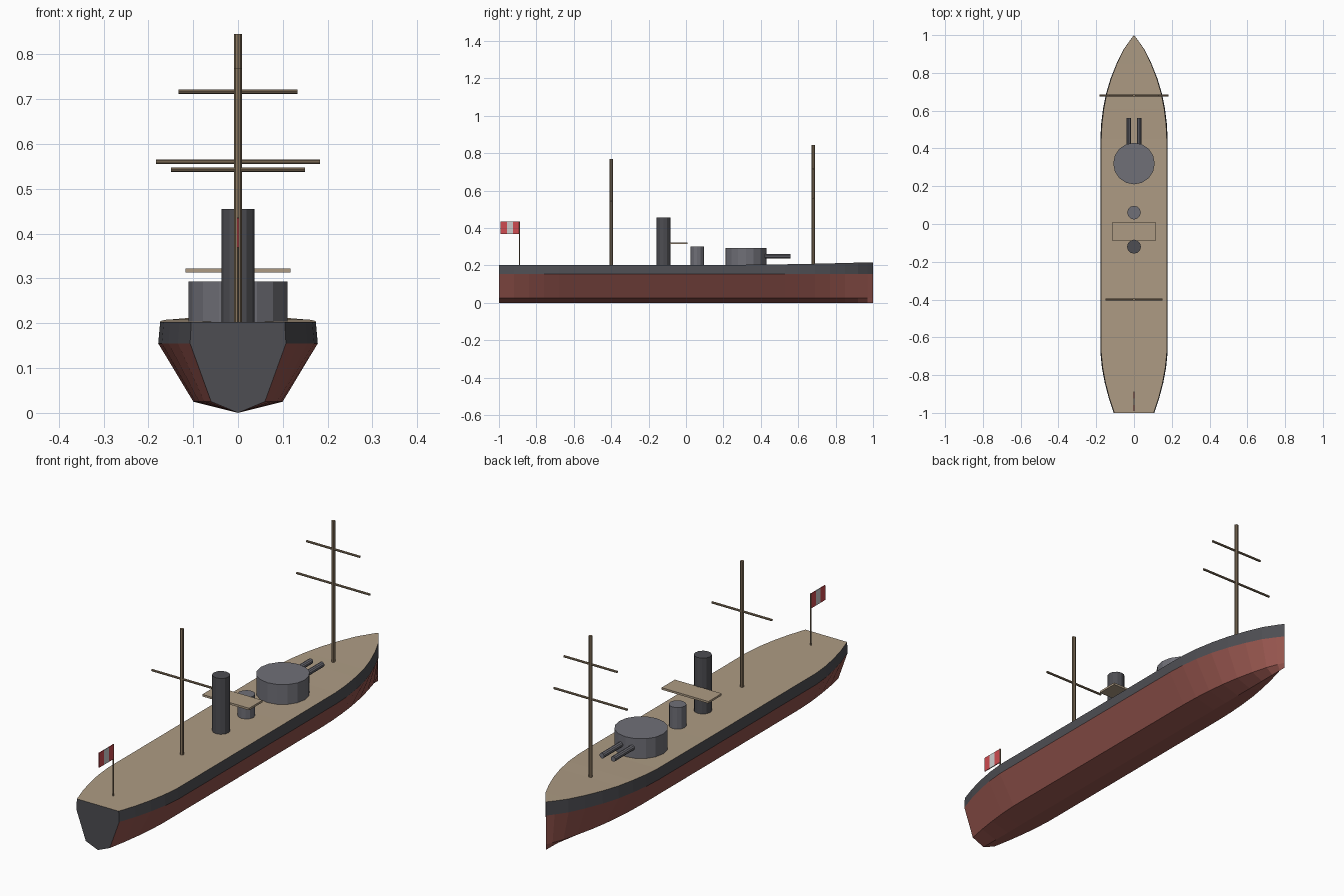
import bpy, bmesh, math

if "Cube" in bpy.data.objects:
    bpy.data.objects.remove(bpy.data.objects["Cube"])


def mat(name, r, g, b):
    m = bpy.data.materials.new(name)
    m.diffuse_color = (r, g, b, 1)
    m.use_nodes = True
    m.node_tree.nodes["Principled BSDF"].inputs["Base Color"].default_value = m.diffuse_color
    return m


RED = mat("hull_red", 0.30, 0.09, 0.075)
DARK = mat("dark_grey", 0.075, 0.075, 0.085)
TAN = mat("deck_wood", 0.42, 0.33, 0.23)
WOOD = mat("mast_wood", 0.26, 0.19, 0.12)
GREY = mat("gun_grey", 0.16, 0.16, 0.185)
FLAG_RED = mat("flag_red", 0.62, 0.07, 0.08)
FLAG_WHITE = mat("flag_white", 0.6, 0.6, 0.6)


def add_mesh(name, bm, *mats):
    me = bpy.data.meshes.new(name)
    bm.to_mesh(me)
    bm.free()
    for m in mats:
        me.materials.append(m)
    ob = bpy.data.objects.new(name, me)
    bpy.context.collection.objects.link(ob)
    return ob


def cylinder(name, loc, r, length, m, axis="Z", sides=12):
    bm = bmesh.new()
    bmesh.ops.create_cone(bm, cap_ends=True, segments=sides,
                          radius1=r, radius2=r, depth=length)
    ob = add_mesh(name, bm, m)
    ob.location = loc
    ob.rotation_euler = {"Z": (0, 0, 0), "X": (0, math.pi / 2, 0),
                         "Y": (math.pi / 2, 0, 0)}[axis]
    return ob


def post(name, y, r, z0, z1, m, sides=12):
    return cylinder(name, (0, y, (z0 + z1) / 2), r, z1 - z0, m, "Z", sides)


def box(name, loc, size, m):
    bm = bmesh.new()
    bmesh.ops.create_cube(bm, size=1)
    bmesh.ops.scale(bm, vec=size, verts=bm.verts)
    ob = add_mesh(name, bm, m)
    ob.location = loc
    return ob


# Hull: stations (y, half width at knuckle, deck height) lofted from stern to bow
stations = [(-1, .107, .203), (-.92, .134, .203), (-.84, .155, .203),
            (-.76, .170, .203), (-.68, .178, .203), (-.3, .178, .203),
            (.1, .178, .203), (.45, .178, .204), (.53, .174, .206),
            (.61, .164, .208), (.69, .148, .209), (.77, .124, .211),
            (.85, .092, .213), (.92, .058, .215), (.97, .023, .216), (1, 0, .217)]
bm = bmesh.new()
rings = []
for y, w, top in stations:
    half = [(.56 * w, .025), (w, .155), (.975 * w, top)]
    pts = [(0, 0)] + half + [(-x, z) for x, z in reversed(half)]
    rings.append([bm.verts.new((x, y, z)) for x, z in pts])
strip_mats = [0, 0, 1, 2, 1, 0, 0]
for a, b in zip(rings, rings[1:]):
    for i in range(7):
        j = (i + 1) % 7
        f = bm.faces.new((a[i], a[j], b[j], b[i]))
        f.material_index = strip_mats[i]
bm.faces.new(rings[0]).material_index = 1
bmesh.ops.remove_doubles(bm, verts=bm.verts, dist=1e-5)
bmesh.ops.recalc_face_normals(bm, faces=bm.faces)
add_mesh("hull", bm, RED, DARK, TAN)

# Gun turret and twin barrels
post("turret", .32, .11, .2, .293, GREY, 16)
for side, x in (("left", -.028), ("right", .028)):
    cylinder("gun_barrel_" + side, (x, .48, .25), .012, .16, GREY, "Y", 10)

# Conning tower, funnel and bridge platform
post("conning_tower", .06, .036, .2, .3, GREY)
post("funnel", -.12, .037, .2, .455, DARK, 12)
box("bridge_platform", (0, -.04, .318), (.234, .095, .009), TAN)

# Masts with their yards
for name, y, top, yards in (("fore_mast", .68, .845, [(.56, .183), (.717, .133)]),
                            ("aft_mast", -.4, .77, [(.543, .15)])):
    post(name, y, .0085, .2, top, WOOD, 8)
    for n, (z, w) in enumerate(yards, 1):
        cylinder(f"{name}_yard_{n}", (0, y, z), .005, 2 * w, WOOD, "X", 8)

# Ensign staff and striped flag
post("flag_staff", -.89, .003, .2, .436, WOOD, 6)
for n, m in enumerate((FLAG_RED, FLAG_WHITE, FLAG_RED)):
    box(f"flag_stripe_{n + 1}", (0, -.974 + n * .0335, .402), (.004, .0335, .066), m)
